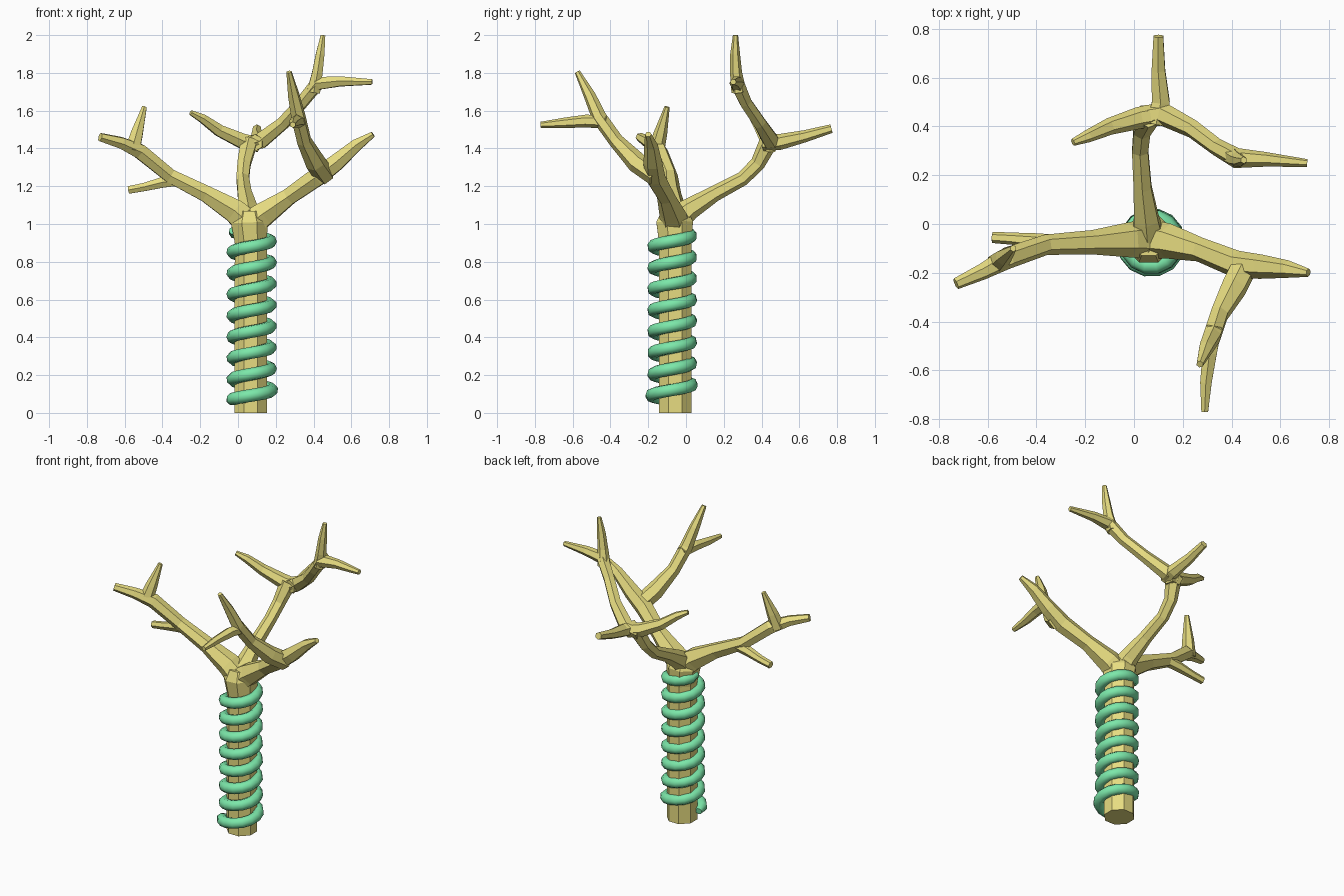
import bpy, bmesh
from math import sin, cos, pi, radians
from mathutils import Vector


def material(name, color):
    m = bpy.data.materials.new(name)
    m.diffuse_color = color
    return m


BARK = material("bark", (0.8, 0.72, 0.22, 1))
VINE = material("vine_green", (0.2, 0.8, 0.4, 1))


def add_tube(bm, points, sides):
    """Sweep a polygon along (x, y, z, radius) points, capping both ends."""
    pts = [Vector(p[:3]) for p in points]
    side = None
    prev = None
    for i, p in enumerate(pts):
        a, b = pts[max(i - 1, 0)], pts[min(i + 1, len(pts) - 1)]
        t = (b - a).normalized()
        if side is None:
            side = Vector((1, 0, 0)) if abs(t.x) < 0.7 else Vector((0, 0, 1))
        side = (side - t * side.dot(t)).normalized()
        up = t.cross(side)
        ring = []
        for k in range(sides):
            g = 2 * pi * (k + 0.5) / sides
            ring.append(bm.verts.new(p + points[i][3] * (side * cos(g) + up * sin(g))))
        if prev:
            for k in range(sides):
                n = (k + 1) % sides
                bm.faces.new((prev[k], prev[n], ring[n], ring[k]))
        else:
            bm.faces.new(ring[::-1])
        prev = ring
    bm.faces.new(prev)


def make(name, paths, sides, mat):
    bm = bmesh.new()
    for p in paths:
        add_tube(bm, p, sides)
    bmesh.ops.recalc_face_normals(bm, faces=bm.faces)
    me = bpy.data.meshes.new(name)
    bm.to_mesh(me)
    bm.free()
    me.materials.append(mat)
    ob = bpy.data.objects.new(name, me)
    bpy.context.collection.objects.link(ob)
    return ob


# Trunk: octagonal post, swelling at the fork
make("trunk", [[(.068, -.057, 0, .094), (.068, -.057, .9, .092),
                (.06, -.06, 1.01, .105), (.06, -.06, 1.07, .075)]], 8, BARK)

# Left branch with a low twig and a rising twig
make("left_branch", [
    [(.08, -.06, .98, .085), (-.02, -.065, 1.07, .072), (-.17, -.075, 1.16, .05),
     (-.36, -.085, 1.255, .042), (-.52, -.14, 1.385, .045), (-.62, -.195, 1.43, .034),
     (-.73, -.245, 1.46, .024)],
    [(-.3, -.08, 1.235, .035), (-.4, -.07, 1.22, .032), (-.5, -.06, 1.195, .025),
     (-.58, -.055, 1.18, .023)],
    [(-.56, -.16, 1.385, .045), (-.535, -.135, 1.48, .036), (-.495, -.1, 1.62, .014)],
], 6, BARK)

# Right branch with a forked forward limb
make("right_branch", [
    [(.04, -.06, .98, .085), (.14, -.07, 1.055, .072), (.27, -.105, 1.145, .05),
     (.42, -.165, 1.25, .056), (.52, -.175, 1.325, .05), (.63, -.185, 1.42, .036),
     (.715, -.2, 1.475, .017)],
    [(.46, -.16, 1.255, .055), (.41, -.26, 1.325, .055), (.35, -.37, 1.44, .04),
     (.32, -.46, 1.565, .04), (.295, -.51, 1.68, .032), (.27, -.575, 1.805, .015)],
    [(.33, -.42, 1.54, .035), (.31, -.53, 1.545, .034), (.295, -.65, 1.535, .027),
     (.29, -.77, 1.525, .016)],
], 6, BARK)

# Back branch splitting into three, the right limb forking again
make("back_branch", [
    [(.06, -.08, 1.0, .08), (.05, .02, 1.08, .058), (.035, .15, 1.16, .042),
     (.025, .3, 1.24, .038), (.032, .38, 1.32, .04), (.06, .44, 1.44, .05)],
    [(.11, .45, 1.42, .045), (.02, .435, 1.44, .045), (-.1, .4, 1.495, .035),
     (-.19, .36, 1.56, .026), (-.25, .335, 1.59, .015)],
    [(.09, .41, 1.43, .045), (.11, .5, 1.435, .042), (.1, .63, 1.465, .032),
     (.1, .77, 1.505, .023)],
    [(.03, .44, 1.42, .045), (.12, .45, 1.44, .048), (.24, .39, 1.535, .038),
     (.34, .315, 1.645, .036), (.42, .27, 1.745, .042), (.54, .265, 1.755, .03),
     (.71, .25, 1.752, .016)],
    [(.4, .28, 1.7, .04), (.42, .265, 1.8, .032), (.435, .26, 1.9, .026),
     (.45, .262, 2.0, .014)],
], 6, BARK)

# Vine: right-handed spiral, a little wider at its foot
PER_TURN, TURNS = 14, 8
vine = []
for i in range(PER_TURN * TURNS + 1):
    f = i / (PER_TURN * TURNS)
    a = pi + 2 * pi * TURNS * f
    r = .1 + .014 * max(0, 1 - f * 8)
    tube = .034 if 0 < f < 1 else .02
    vine.append((.072 + r * cos(a), -.073 + r * sin(a), .065 + .9 * f, tube))
ob = make("vine", [vine], 8, VINE)
bpy.ops.object.select_all(action='DESELECT')
ob.select_set(True)
bpy.context.view_layer.objects.active = ob
bpy.ops.object.shade_smooth_by_angle(angle=radians(50))
